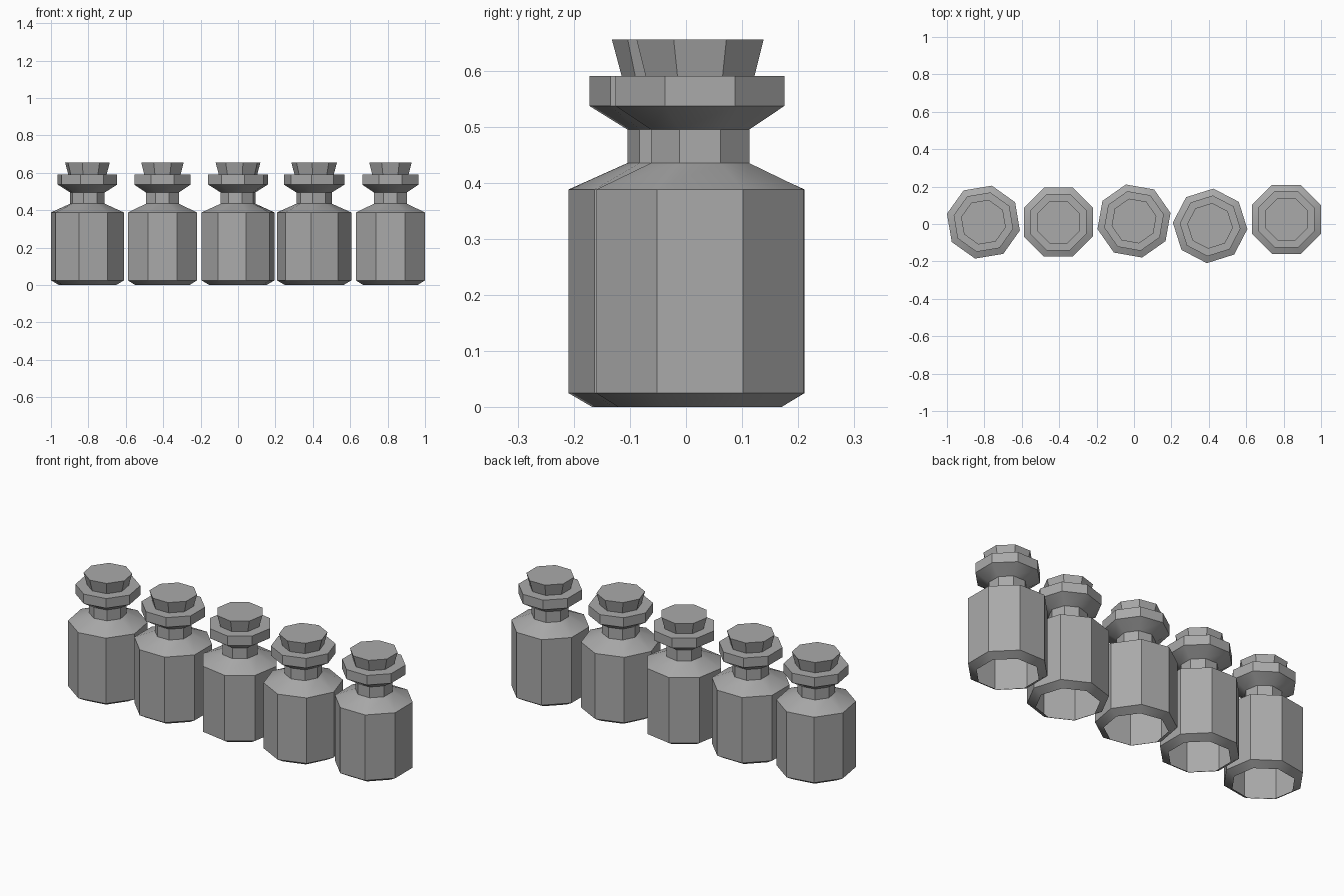
import bpy, bmesh, math

if "Cube" in bpy.data.objects:
    bpy.data.objects.remove(bpy.data.objects["Cube"])

grey = bpy.data.materials.new("plain grey")
grey.diffuse_color = (0.4, 0.4, 0.4, 1)
grey.use_nodes = True
grey.node_tree.nodes["Principled BSDF"].inputs["Base Color"].default_value = grey.diffuse_color

# (radius, height) profiles
BOTTLE = [(0.157, 0.0), (0.2, 0.025), (0.2, 0.388), (0.095, 0.435),
          (0.095, 0.495), (0.163, 0.537), (0.163, 0.59)]
CORK = [(0.105, 0.59), (0.1225, 0.655)]


def lathe(name, profile, x, y, turn, sides=8):
    """Eight-sided turned part, open below and capped on top."""
    bm = bmesh.new()
    rings = []
    for r, z in profile:
        rings.append([bm.verts.new((r * math.cos(turn + math.tau * i / sides),
                                    r * math.sin(turn + math.tau * i / sides), z))
                      for i in range(sides)])
    for low, high in zip(rings, rings[1:]):
        for i in range(sides):
            j = (i + 1) % sides
            bm.faces.new((low[i], low[j], high[j], high[i]))
    bm.faces.new(rings[-1])
    mesh = bpy.data.meshes.new(name)
    bm.to_mesh(mesh)
    bm.free()
    mesh.materials.append(grey)
    obj = bpy.data.objects.new(name, mesh)
    obj.location = (x, y, 0)
    bpy.context.collection.objects.link(obj)
    # gentle cone facets are smooth, the octagon corners stay sharp
    bpy.ops.object.select_all(action='DESELECT')
    obj.select_set(True)
    bpy.context.view_layer.objects.active = obj
    bpy.ops.object.shade_smooth_by_angle(angle=math.radians(30))


# Row of bottles: x, y, turn in degrees
ROW = [(-0.805, 0.01, -13), (-0.404, 0.01, 22.5), (0.0, 0.016, 12.5),
       (0.407, -0.01, -5), (0.815, 0.025, 22.5)]
for n, (x, y, deg) in enumerate(ROW, 1):
    lathe(f"bottle_{n}", BOTTLE, x, y, math.radians(deg))
    lathe(f"cork_{n}", CORK, x, y, math.radians(deg))
